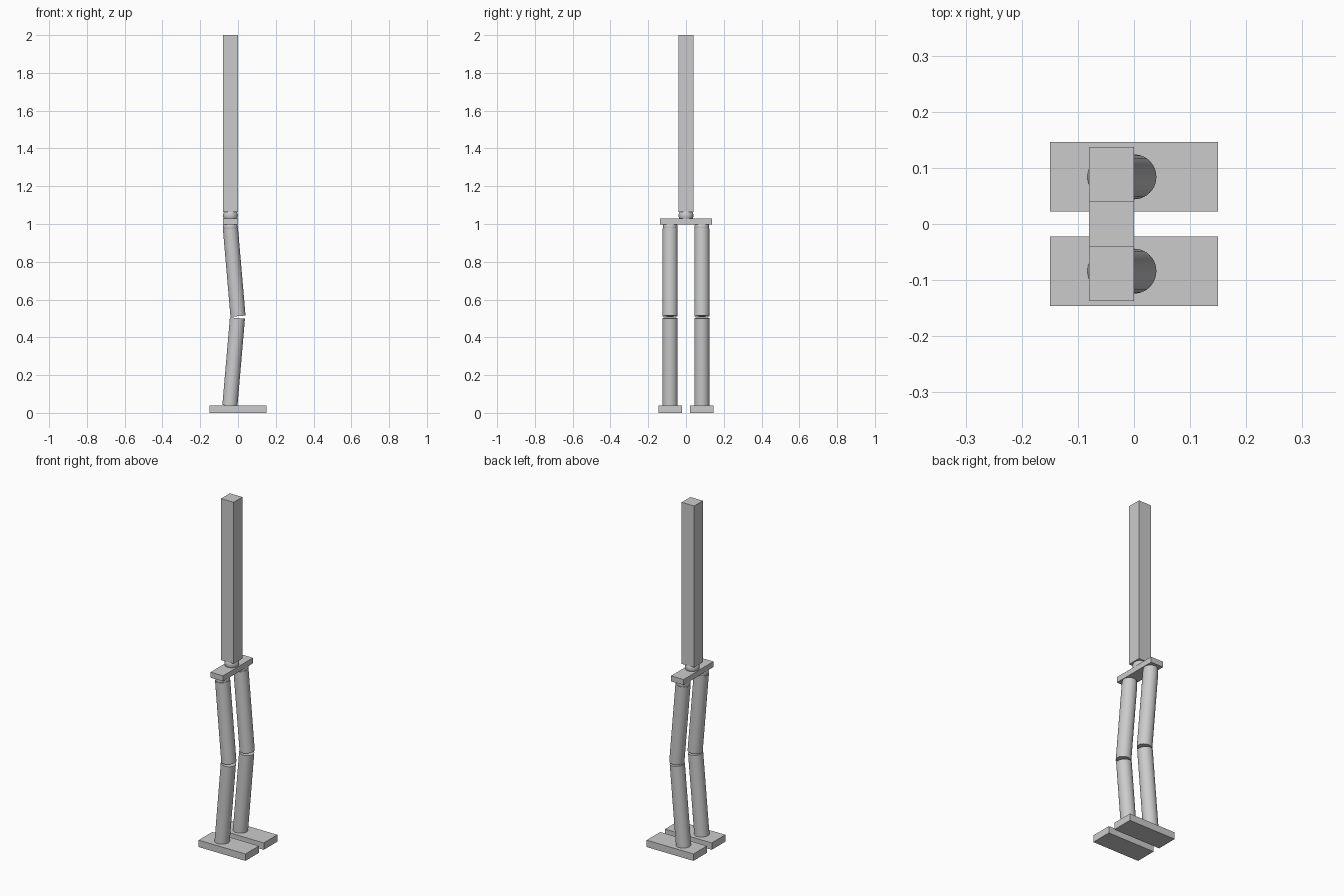
import bpy
from mathutils import Vector

if "Cube" in bpy.data.objects:
    bpy.data.objects.remove(bpy.data.objects["Cube"])


def box(name, lo, hi):
    lo, hi = Vector(lo), Vector(hi)
    bpy.ops.mesh.primitive_cube_add(size=1, location=(lo + hi) / 2)
    ob = bpy.context.object
    ob.name = name
    ob.scale = hi - lo
    bpy.ops.object.transform_apply(location=False, rotation=False, scale=True)
    return ob


def rod(name, a, b, r):
    a, b = Vector(a), Vector(b)
    d = b - a
    bpy.ops.mesh.primitive_cylinder_add(vertices=40, radius=r, depth=d.length, location=(a + b) / 2)
    ob = bpy.context.object
    ob.name = name
    ob.rotation_euler = d.to_track_quat('Z', 'Y').to_euler()
    bpy.ops.object.shade_smooth_by_angle()
    return ob


def ball(name, loc, r):
    bpy.ops.mesh.primitive_uv_sphere_add(segments=32, ring_count=20, radius=r, location=loc)
    ob = bpy.context.object
    ob.name = name
    bpy.ops.object.shade_smooth()
    return ob


# Upper body: tall square column, waist joint and hip bar
box("torso", (-0.08, -0.04, 1.063), (0, 0.04, 2.0))
ball("waist_joint", (-0.04, 0, 1.045), 0.039)
box("pelvis", (-0.08, -0.137, 0.998), (0, 0.137, 1.03))

# Legs, bent slightly forward at the knee
for side, s in (("right", -1), ("left", 1)):
    y = 0.084 * s
    ball(side + "_hip_joint", (-0.04, y, 0.985), 0.039)
    rod(side + "_thigh", (-0.04, y, 0.975), (0, y, 0.512), 0.04)
    rod(side + "_shin", (-0.003, y, 0.502), (-0.043, y, 0.038), 0.04)
    box(side + "_foot", (-0.15, y - 0.062, 0), (0.15, y + 0.062, 0.04))
